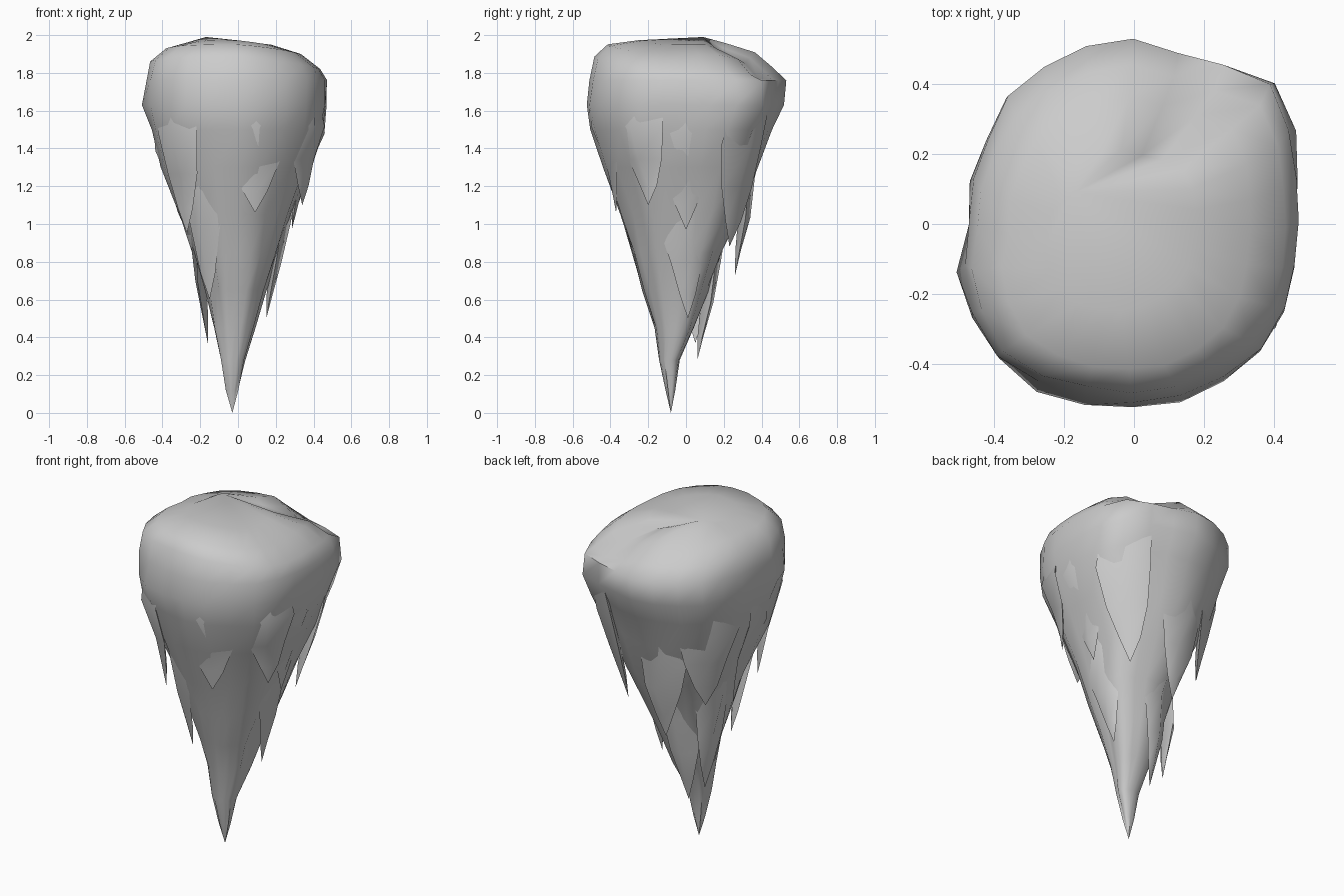
import bpy, bmesh, math, random
from mathutils import Vector

if "Cube" in bpy.data.objects:
    bpy.data.objects.remove(bpy.data.objects["Cube"])

random.seed(11)

# Plan outline: radius every 22.5 degrees, counter-clockwise from +x
OUTLINE = [.48, .50, .57, .50, .535, .525, .51, .49, .485, .52, .57, .53, .53, .53, .535, .495]
# Rings of the body: z, x min, x max, y min, y max
RINGS = [(0.12, -.06, .005, -.11, -.055), (0.28, -.09, .04, -.145, -.03),
         (0.45, -.125, .095, -.165, .05), (0.65, -.165, .16, -.225, .13),
         (0.85, -.22, .235, -.295, .205), (1.05, -.295, .29, -.35, .30),
         (1.30, -.405, .39, -.435, .39), (1.50, -.46, .465, -.505, .475),
         (1.63, -.49, .485, -.54, .535), (1.76, -.48, .475, -.515, .535),
         (1.86, -.455, .44, -.485, .46), (1.93, -.37, .34, -.42, .37),
         (1.965, -.25, .18, -.25, .22)]


def outline(a):
    f = (a / (2 * math.pi) * 16) % 16
    i = int(f)
    return OUTLINE[i] * (1 - f + i) + OUTLINE[(i + 1) % 16] * (f - i)


def surface(a, z, grow=0.0):
    """Point on the smooth body at angle a and height z."""
    k = 0
    while k < len(RINGS) - 2 and RINGS[k + 1][0] < z:
        k += 1
    lo, hi = RINGS[k], RINGS[k + 1]
    t = max(0, min(1, (z - lo[0]) / (hi[0] - lo[0])))
    x0, x1, y0, y1 = [lo[j] + (hi[j] - lo[j]) * t for j in range(1, 5)]
    r = outline(a)
    return Vector(((x0 + x1) / 2 + (r / .965 * (x1 - x0) + grow) * math.cos(a),
                   (y0 + y1) / 2 + (r / 1.065 * (y1 - y0) + grow) * math.sin(a), z))


def finish(bm, name, angle):
    bmesh.ops.recalc_face_normals(bm, faces=bm.faces)
    me = bpy.data.meshes.new(name)
    bm.to_mesh(me)
    bm.free()
    ob = bpy.data.objects.new(name, me)
    bpy.context.collection.objects.link(ob)
    bpy.ops.object.select_all(action='DESELECT')
    ob.select_set(True)
    bpy.context.view_layer.objects.active = ob
    bpy.ops.object.shade_smooth_by_angle(angle=math.radians(angle))


def build_body():
    n = 24
    bm = bmesh.new()
    rows = []
    flute = [random.uniform(-.025, .008) for _ in range(n)]
    for z, *_ in RINGS:
        row = []
        for i in range(n):
            a = 2 * math.pi * i / n
            rough = flute[i] + random.uniform(-.014, .01)
            rough *= .35 if z < .5 else 1 if z < 1.7 else .4
            p = surface(a, z, rough)
            if z > 1.8:      # crown slopes to the back and right, dips at back right
                p.z -= .09 * max(0, p.x) + .08 * max(0, p.y - .1)
                p.z += .08 * max(0, -p.y - .15)
                p.z -= .05 * max(0, 1 - abs(math.degrees(a) - 62) / 25)
            row.append(bm.verts.new(p))
        rows.append(row)
    for r0, r1 in zip(rows, rows[1:]):
        for i in range(n):
            j = (i + 1) % n
            bm.faces.new((r0[i], r0[j], r1[j], r1[i]))
    tip = bm.verts.new((-.03, -.08, 0))
    crown = bm.verts.new((-.17, .09, 1.99))
    for i in range(n):
        j = (i + 1) % n
        bm.faces.new((tip, rows[0][j], rows[0][i]))
        bm.faces.new((crown, rows[-1][i], rows[-1][j]))
    finish(bm, "rock_body", 70)


def build_shard(name, tip, top_z, angle, width):
    """Wide buried root that narrows downward into a free, ridged point."""
    tip = Vector(tip)
    a = math.radians(angle)
    side = Vector((-math.sin(a), math.cos(a), 0))
    out = Vector((math.cos(a), math.sin(a), 0))
    top = surface(a, top_z, -.04)
    bm = bmesh.new()
    rows = []
    for t, w, bulge in ((0, .8, 0), (.28, 1, .018), (.58, .72, .014), (.82, .36, .005)):
        c = top.lerp(tip, t) + out * bulge
        if 0 < t < .5:       # upper part hugs the body
            c = surface(a, c.z, .004)
        hw = width / 2 * w
        tuck = hw * hw / (1.6 * Vector((c.x, c.y)).length) + .02 * (1.3 - t)
        s = random.uniform(-.3, .3) * hw
        rows.append([bm.verts.new(p) for p in (
            c + side * hw * random.uniform(.85, 1.1) - out * tuck, c + side * s,
            c - side * hw * random.uniform(.85, 1.1) - out * tuck,
            c - out * (tuck + .04 * (1.2 - t)))])
    v_tip = bm.verts.new(tip)
    bm.faces.new(rows[0])
    for i in range(4):
        j = (i + 1) % 4
        bm.faces.new((v_tip, rows[-1][j], rows[-1][i]))
        for r0, r1 in zip(rows, rows[1:]):
            bm.faces.new((r0[i], r1[i], r1[j], r0[j]))
    finish(bm, name, 70)


build_body()
# name, tip, top height, facing angle, width
for shard in [
    ("front_shard", (.09, -.37, 1.06), 1.70, -80, .36),
    ("front_left_shard", (-.27, -.29, .95), 1.70, 228, .30),
    ("front_left_low_shard", (-.15, -.21, .60), 1.40, 240, .24),
    ("left_shard", (-.24, -.10, .84), 1.60, 195, .30),
    ("left_low_shard", (-.16, .05, .37), 1.15, 165, .26),
    ("right_shard", (.285, .0, .97), 1.68, 0, .30),
    ("right_low_shard", (.15, .01, .50), 1.20, 5, .26),
    ("right_front_shard", (.34, -.20, 1.10), 1.68, -32, .30),
    ("back_right_shard", (.22, .23, .88), 1.62, 45, .34),
    ("back_shard", (-.05, .26, .73), 1.45, 98, .30),
    ("back_low_shard", (-.06, .06, .28), 1.00, 110, .22),
    ("back_left_shard", (-.27, .20, .95), 1.60, 140, .34),
]:
    build_shard(*shard)
